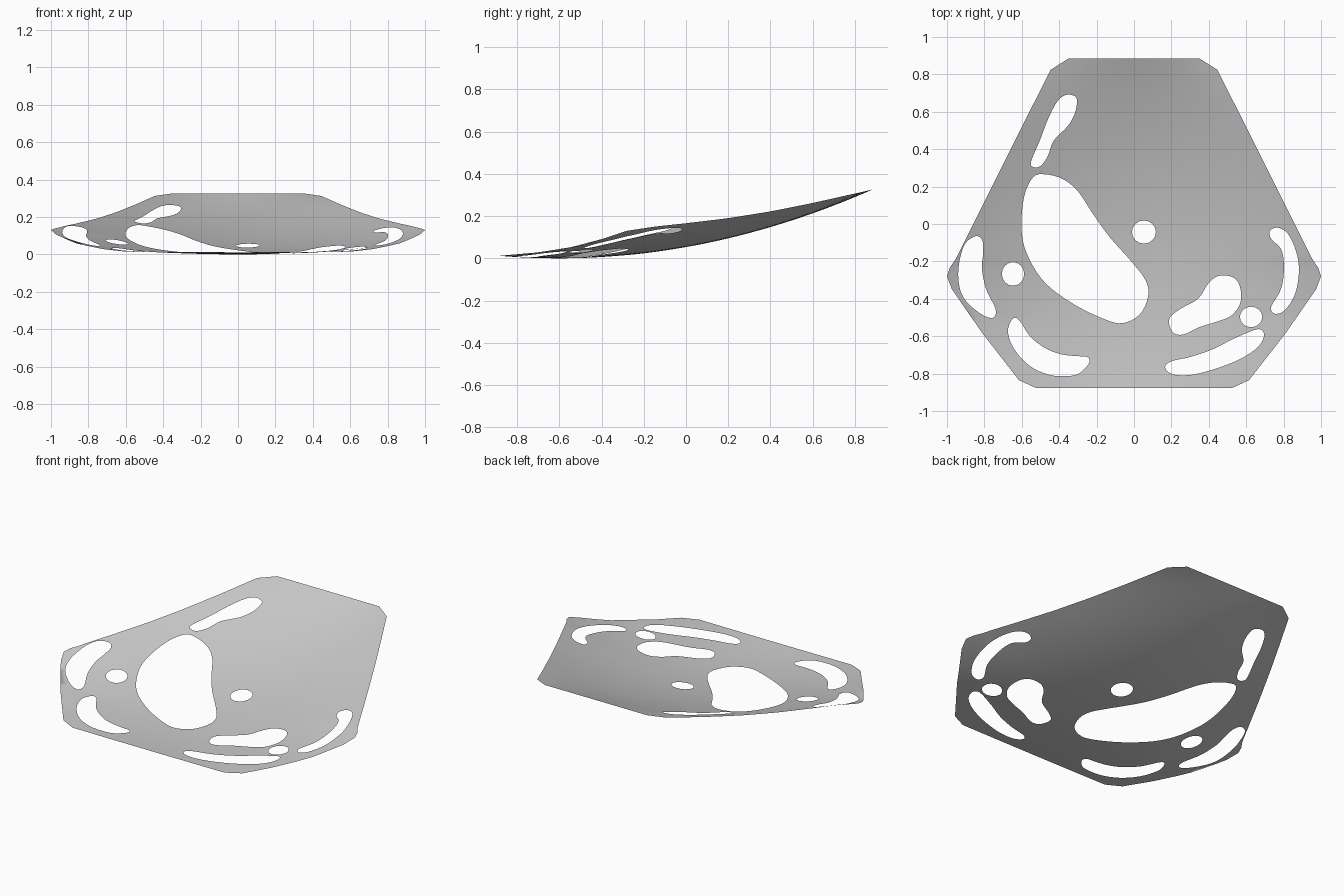
import bpy, math
from mathutils import Vector
from mathutils.geometry import delaunay_2d_cdt

if "Cube" in bpy.data.objects:
    bpy.data.objects.remove(bpy.data.objects["Cube"])

# Half outline of the shell, back to front; mirrored below
HALF = [(.35, .885), (.445, .825), (.62, .48), (.955, -.19), (.985, -.235), (1, -.28),
        (.973, -.35), (.81, -.585), (.615, -.835), (.522, -.878)]
# Height of the shell's side edge along y
EDGE = [(-.885, .012), (-.7, .028), (-.5, .06), (-.4, .09), (-.28, .13), (-.15, .15),
        (0, .166), (.2, .19), (.4, .222), (.6, .262), (.885, .326)]
WIDTH = [(y, x) for x, y in reversed(HALF)]


def lerp(table, v):
    for (a, p), (b, q) in zip(table, table[1:]):
        if v <= b:
            return p + (q - p) * max(0, v - a) / (b - a)
    return table[-1][1]


def height(x, y):
    centre = .148 * (y + .6) ** 2
    t = min(1, abs(x) / lerp(WIDTH, y))
    return centre + (lerp(EDGE, y) - centre) * t * t


def smooth_loop(pts, steps=4):
    """Closed Catmull-Rom loop through the points."""
    p = [Vector(q) for q in pts]
    out, n = [], len(p)
    for i in range(n):
        a, b, c, d = p[i - 1], p[i], p[(i + 1) % n], p[(i + 2) % n]
        for s in range(steps):
            t = s / steps
            out.append(.5 * (2 * b + (c - a) * t + (2 * a - 5 * b + 4 * c - d) * t * t
                             + (3 * b - a - 3 * c + d) * t ** 3))
    return out


def oval(x, y, rx, ry, n=16):
    return [Vector((x + rx * math.cos(k * math.tau / n), y + ry * math.sin(k * math.tau / n)))
            for k in range(n)]


def subdivide(loop, size=.05):
    out = []
    for a, b in zip(loop, loop[1:] + loop[:1]):
        n = max(1, round((b - a).length / size))
        out += [a.lerp(b, k / n) for k in range(n)]
    return out


def inside(p, loop):
    hit = False
    for a, b in zip(loop, loop[1:] + loop[:1]):
        if (a.y > p.y) != (b.y > p.y) and p.x < a.x + (b.x - a.x) * (p.y - a.y) / (b.y - a.y):
            hit = not hit
    return hit


# Cut-outs
back_slot = smooth_loop([(-.305, .66), (-.32, .685), (-.365, .69), (-.41, .655), (-.46, .56),
                         (-.50, .455), (-.55, .335), (-.54, .305), (-.50, .31), (-.46, .365),
                         (-.43, .445), (-.353, .525), (-.315, .595)])
large_opening = smooth_loop([(-.54, .25), (-.47, .265), (-.38, .24), (-.30, .175), (-.22, .055),
                             (-.13, -.07), (-.01, -.205), (.064, -.305), (.075, -.39), (.03, -.485),
                             (-.06, -.53), (-.155, -.51), (-.315, -.433), (-.47, -.32),
                             (-.56, -.187), (-.60, -.05), (-.59, .135)])
left_arc = smooth_loop([(-.845, -.065), (-.81, -.09), (-.807, -.16), (-.813, -.24), (-.79, -.35),
                        (-.74, -.455), (-.754, -.502), (-.82, -.48), (-.904, -.405),
                        (-.936, -.32), (-.936, -.215), (-.904, -.107)])
front_left_arc = smooth_loop([(-.65, -.508), (-.615, -.513), (-.556, -.60), (-.476, -.663),
                              (-.396, -.695), (-.315, -.706), (-.25, -.711), (-.24, -.743),
                              (-.29, -.797), (-.353, -.813), (-.45, -.807), (-.556, -.76),
                              (-.64, -.67), (-.674, -.577)])
front_right_arc = smooth_loop([(.166, -.765), (.203, -.733), (.30, -.711), (.42, -.67), (.54, -.61),
                               (.663, -.562), (.695, -.594), (.663, -.658), (.567, -.722),
                               (.433, -.775), (.30, -.807), (.203, -.802)])
ragged_hole = smooth_loop([(.192, -.50), (.246, -.455), (.342, -.40), (.396, -.32), (.45, -.278),
                           (.524, -.283), (.565, -.33), (.57, -.417), (.524, -.487), (.45, -.52),
                           (.353, -.55), (.273, -.588), (.22, -.588), (.192, -.55)])
right_arc = smooth_loop([(.727, -.035), (.77, -.02), (.823, -.053), (.866, -.144), (.882, -.25),
                         (.861, -.374), (.807, -.46), (.754, -.48), (.733, -.444), (.786, -.348),
                         (.802, -.23), (.786, -.134), (.733, -.08)])
holes = [back_slot, large_opening, left_arc, front_left_arc, front_right_arc, ragged_hole, right_arc,
         oval(.053, -.043, .064, .062), oval(-.647, -.267, .06, .063), oval(.626, -.497, .06, .055)]

# Shell plan: outline, cut-outs and an interior grid triangulated together
outline = subdivide([Vector(p) for p in HALF] + [Vector((-x, y)) for x, y in reversed(HALF)])
points, edges = [], []
for loop in [outline] + holes:
    start, n = len(points), len(loop)
    points += loop
    edges += [(start + k, start + (k + 1) % n) for k in range(n)]
border = list(points)
for i in range(-16, 17):
    for j in range(-14, 15):
        p = Vector((i * .06, j * .06))
        if inside(p, outline) and not any(inside(p, h) for h in holes) \
                and min((p - b).length for b in border) > .025:
            points.append(p)
verts, _, tris = delaunay_2d_cdt(points, edges, [], 0, 1e-5)[:3]
faces = []
for f in tris:
    mid = sum((verts[i] for i in f), Vector((0, 0))) / len(f)
    if inside(mid, outline) and not any(inside(mid, h) for h in holes):
        faces.append(list(f))

# Dished shell
used = sorted({i for f in faces for i in f})
index = {v: k for k, v in enumerate(used)}
mesh = bpy.data.meshes.new("curved_shell")
mesh.from_pydata([(verts[i].x, verts[i].y, height(*verts[i])) for i in used], [],
                 [[index[i] for i in f] for f in faces])
mesh.shade_smooth()
shell = bpy.data.objects.new("curved_shell", mesh)
bpy.context.collection.objects.link(shell)
